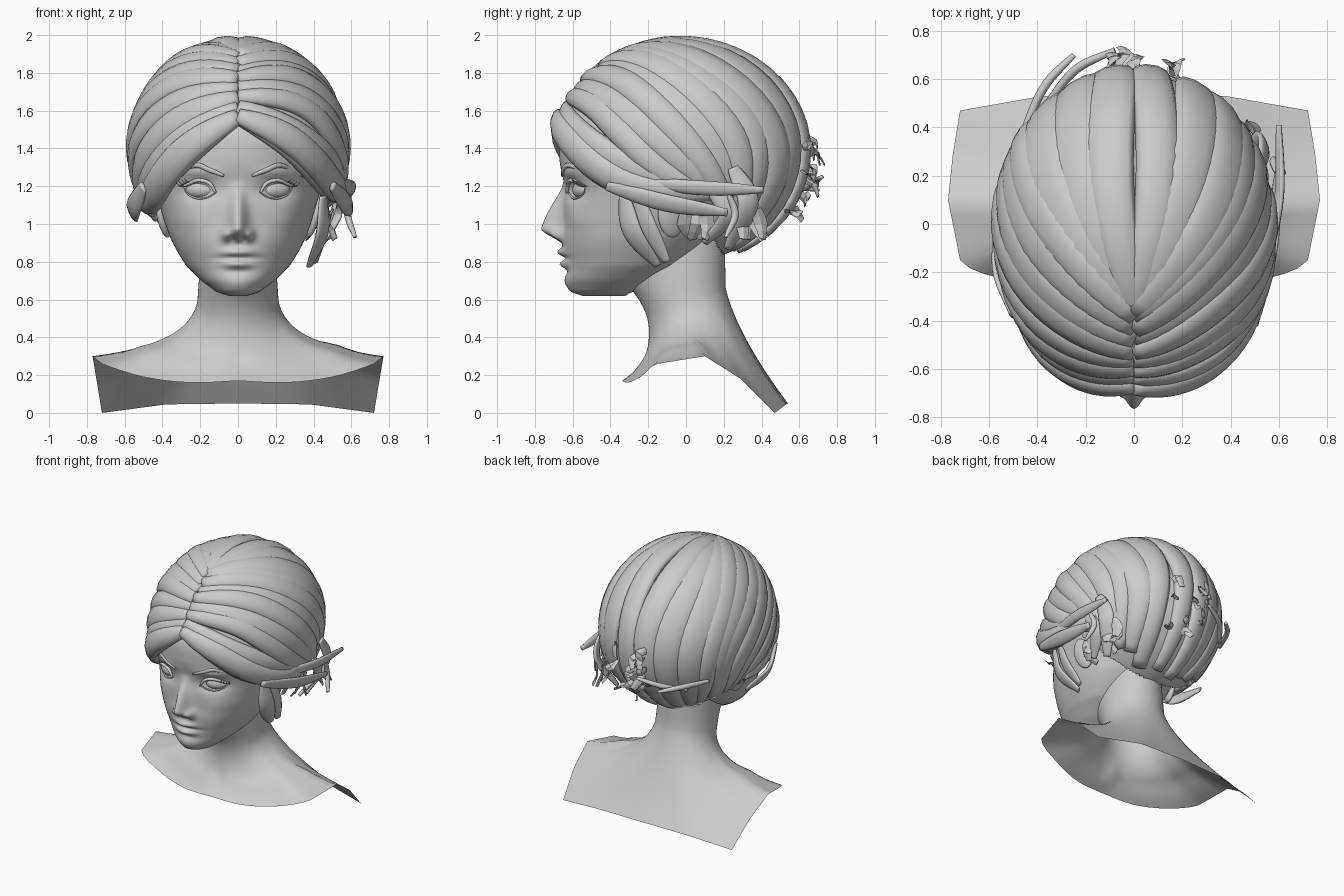
import bpy, bmesh, math, random
from mathutils import Vector as V

if "Cube" in bpy.data.objects:
    bpy.data.objects.remove(bpy.data.objects["Cube"])
random.seed(4)
C, R = V((0, -0.03, 1.38)), V((0.575, 0.685, 0.605))   # hair volume ellipsoid


def make(name, verts, faces, smooth=True):
    me = bpy.data.meshes.new(name)
    me.from_pydata([tuple(v) for v in verts], [], faces)
    bm = bmesh.new()
    bm.from_mesh(me)
    bmesh.ops.recalc_face_normals(bm, faces=bm.faces)
    bm.to_mesh(me)
    bm.free()
    for p in me.polygons:
        p.use_smooth = smooth
    ob = bpy.data.objects.new(name, me)
    bpy.context.collection.objects.link(ob)
    return ob


def grid(name, rings, cap=(False, False), smooth=True):
    n = len(rings[0])
    faces = [(i*n+j, i*n+(j+1) % n, (i+1)*n+(j+1) % n, (i+1)*n+j)
             for i in range(len(rings)-1) for j in range(n)]
    if cap[0]:
        faces.append(tuple(range(n)))
    if cap[1]:
        faces.append(tuple((len(rings)-1)*n+j for j in range(n)))
    return make(name, [v for r in rings for v in r], faces, smooth)


def spline(pts, t):
    n = len(pts)-1
    i = min(int(t*n), n-1)
    f = t*n-i
    p1, p2 = V(pts[i]), V(pts[i+1])
    p0 = V(pts[i-1]) if i else 2*p1-p2
    p3 = V(pts[i+2]) if i+2 <= n else 2*p2-p1
    return 0.5*(2*p1+(p2-p0)*f+(2*p0-5*p1+4*p2-p3)*f*f+(3*p1-p0-3*p2+p3)*f**3)


# Head: rows of z, half width, front y, back y, y of widest point
ROWS = [(0.62, .05, -.55, -.32, -.44), (0.64, .115, -.605, -.28, -.42), (0.70, .195, -.635, -.15, -.36),
        (0.78, .275, -.635, .0, -.28), (0.90, .345, -.655, .12, -.22), (1.0, .385, -.65, .18, -.18),
        (1.1, .415, -.65, .28, -.15), (1.2, .445, -.645, .4, -.12), (1.35, .48, -.67, .5, -.08),
        (1.5, .48, -.65, .53, -.05), (1.7, .41, -.52, .45, -.03), (1.85, .24, -.29, .25, -.03),
        (1.9, .05, -.09, .04, -.03)]
# Face features: x, z, x size, z size, forward amount
BUMPS = [(.06, .942, .028, .03, .05), (.03, .918, .014, .01, -.015), (0, .85, .08, .021, .034),
         (0, .786, .075, .023, .034), (0, .818, .1, .008, -.014), (0, .752, .07, .02, -.01),
         (.2, 1.175, .085, .05, -.035), (.2, 1.275, .11, .03, .012), (.26, 1.02, .09, .07, .014),
         (0, .68, .07, .04, .01)]


def row(z):
    i = max(k for k in range(len(ROWS)-1) if ROWS[k][0] <= z+1e-6)
    f = min(1, (z-ROWS[i][0])/(ROWS[i+1][0]-ROWS[i][0]))
    return [spline([(r[c], 0, 0) for r in ROWS], (i+f)/(len(ROWS)-1)).x for c in range(1, 5)]


def relief(x, z):
    x = abs(x)
    d = sum(a*math.exp(-((x-u)/su)**2-((z-v)/sv)**2) for u, v, su, sv, a in BUMPS)
    f = max(0, min(1, (1.23-z)/.25)) if z > .97 else max(0, (z-.895)/.075)
    f = f*f*(3-2*f)*.4+f*.6
    return d+.115*f*math.exp(-(x/(.032+.018*f))**2)


def face_y(x, z):
    w, yf, yb, yw = row(z)
    return yw+(yf-yw)*max(0, 1-abs(x/w)**2.2)**(1/2.2)-relief(x, z)


rings = []
for k in range(116):
    z = .62+1.28*k/115
    w, yf, yb, yw = row(z)
    ring = []
    for j in range(160):
        u = 2*math.pi*j/160
        a = u-.4*math.sin(u)
        s, c = math.sin(a), math.cos(a)
        if c > 0:
            x = w*math.copysign(abs(s)**(2/2.2), s)
            ring.append((x, yw+(yf-yw)*c**(2/2.2)-relief(x, z)*min(1, c*3), z))
        else:
            ring.append((w*s, yw-(yb-yw)*c, z))
    rings.append(ring)
grid("head", rings, (True, True))

# Neck and open shoulder sheet
EDGE = [(0, -.34, .17), (.25, -.31, .16), (.5, -.24, .19), (.72, -.15, .26), (.77, .1, .3),
        (.75, .29, .18), (.72, .47, 0), (.38, .53, .045), (0, .54, .05)]
rings = [[] for _ in range(22)]
for j in range(64):
    a = 2*math.pi*j/64
    s, c = math.sin(a), math.cos(a)
    u = min(j, 64-j)/4
    i = min(int(u), 7)
    e = spline(EDGE, u/8) if u < 3 else V(EDGE[i]).lerp(V(EDGE[i+1]), u-i)
    e.x = math.copysign(abs(e.x), s)
    n = V((.215*s, -.21*c, .59-.07*c))
    m = V((.25*s, .06-.21*c, .365-.045*c))
    top = V((.19*s, -.1-.3*c, .95-.2*c))
    for k in range(6):
        f = k/6
        p = top.lerp(n, f)
        p.y += .03*math.sin(math.pi*f)*max(0, c)
        rings[k].append(p)
    for k in range(16):
        t = k/15
        p = n*(1-t)**2+m*2*t*(1-t)+e*t*t
        # collar bones and throat notch
        if c > 0:
            p.z += .014*math.exp(-((t-.72)/.1)**2)*min(1, abs(s)*2)
            p.y += .02*math.exp(-((t-.7)/.2)**2-(p.x/.04)**2)
        rings[6+k].append(p)
grid("neck_and_shoulders", rings)


# Hair lock: tapered flattened tube, hugging the hair volume unless free
def lock(name, pts, w, t, lift=.955, free=False, sides=10, steps=26, smooth=True, blunt=.15):
    unit = [V([(p[i]-C[i])/R[i] for i in range(3)]) for p in pts]
    path = []
    for k in range(steps+1):
        if free:
            path.append(spline(pts, k/steps))
        else:
            u = spline(unit, k/steps).normalized()*lift
            path.append(V([C[i]+R[i]*u[i] for i in range(3)]))
    rings = []
    for k, p in enumerate(path):
        T = (path[min(k+1, steps)]-path[max(k-1, 0)]).normalized()
        N = V([(p[i]-C[i])/R[i]**2 for i in range(3)])
        N = (N-T*N.dot(T)).normalized()
        B = T.cross(N)
        s = max(blunt, math.sin(math.pi*(.1+.84*k/steps))**.6)
        rings.append([p+B*w*s*math.cos(2*math.pi*j/sides)+N*t*s**.5*math.sin(2*math.pi*j/sides)
                      for j in range(sides)])
    return grid(name, rings, (True, True), smooth)


# Hair base shell, opened for the face and neck
bm = bmesh.new()
bmesh.ops.create_uvsphere(bm, u_segments=160, v_segments=120, radius=1)
for v in bm.verts:
    v.co = V([C[i]+R[i]*v.co[i]*.955 for i in range(3)])


def outside(p):
    if p.y < 0:
        return p.z < max(1.1, 1.54-.75*abs(p.x))
    return p.z < 1.1-1.4*p.y


bmesh.ops.delete(bm, geom=[v for v in bm.verts if outside(v.co)], context='VERTS')
me = bpy.data.meshes.new("hair_base")
bm.to_mesh(me)
bm.free()
for p in me.polygons:
    p.use_smooth = True
bpy.context.collection.objects.link(bpy.data.objects.new("hair_base", me))

# Swept locks: blend between a first and last path on each side
RIGHT = [(0, -.70, 1.58), (.27, -.62, 1.45), (.54, -.32, 1.20), (.6, .25, 1.12)]
LEFT = [(0, -.70, 1.58), (.27, -.6, 1.39), (.52, -.33, 1.11), (.6, .02, 1.05)]
LAST = [(0, -.42, 1.93), (.4, .0, 1.85), (.5, .4, 1.45), (.35, .30, .90)]
BACK0 = [(0, -.40, 1.94), (.36, .1, 1.86), (.42, .5, 1.4), (.28, .3, .87)]
BACK1 = [(0, -.40, 1.95), (.07, .1, 1.97), (.08, .6, 1.5), (.07, .3, .82)]


def fan(name, first, last, n, side, w):
    for i in range(n):
        f = i/(n-1)
        pts = []
        for k, (a, b) in enumerate(zip(first, last)):
            p = V(a).lerp(V(b), f)
            if k:
                p += V([random.uniform(-.03, .03) for _ in range(3)])
            p.x *= side
            pts.append(p)
        lock(f"{name}_{i}", pts, w*random.uniform(.85, 1.25), .042,
             random.uniform(.945, .972), blunt=.45)


fan("right_side_lock", RIGHT, LAST, 8, 1, .083)
fan("left_side_lock", LEFT, LAST, 8, -1, .085)
fan("right_back_lock", BACK0, BACK1, 3, 1, .105)
fan("left_back_lock", BACK0, BACK1, 3, -1, .105)
# Full fringe locks framing the face
lock("right_fringe", RIGHT, .085, .05, .99, blunt=.3)
lock("left_fringe", [(-x, y, z) for x, y, z in LEFT], .09, .05, .975, blunt=.4)

# Loose locks over the right ear, sideburn and left temple
LOOSE = [([(.5, -.42, 1.2), (.57, -.1, 1.11), (.595, .22, 1.06)], .05),
         ([(.53, -.25, 1.22), (.60, .1, 1.19), (.6, .41, 1.18)], .04),
         ([(.59, .22, 1.17), (.58, .26, 1.05), (.62, .21, .93)], .02),
         ([(.45, -.33, 1.15), (.445, -.28, .95), (.38, -.15, .78)], .06),
         ([(.46, -.26, 1.15), (.45, -.2, .98), (.41, -.1, .80)], .055),
         ([(.53, .25, 1.3), (.53, .33, 1.1), (.43, .22, .87)], .06),
         ([(.54, .12, 1.2), (.53, .22, 1.05), (.45, .1, .9)], .05),
         ([(-.5, -.38, 1.2), (-.555, -.2, 1.08), (-.555, .05, 1.04)], .06),
         ([(-.46, .38, 1.2), (-.37, .57, 1.2), (-.25, .70, 1.18)], .02),
         ([(-.36, .5, 1.15), (-.24, .64, 1.2), (-.08, .72, 1.25)], .02)]
for i, (pts, w) in enumerate(LOOSE):
    lock(f"loose_lock_{i}", pts, w, .018, free=True, blunt=.45)

# Choppy flat tips at the back and behind the right ear
for i in range(14):
    x, z = random.uniform(-.15, .16), random.uniform(1.0, 1.45)
    p = V((x, C.y+R.y*math.sqrt(1-((z-C.z)/R.z)**2-(x/R.x)**2)-.01, z))
    q = p+V((random.uniform(-.05, .05), random.uniform(.03, .07), random.uniform(-.06, .03)))
    r = q+V((random.uniform(-.04, .04), random.uniform(-.01, .05), random.uniform(-.08, -.01)))
    lock(f"back_tip_{i}", [p, q, r], .03, .006, free=True, sides=4, steps=4, smooth=False, blunt=.7)
for i in range(9):
    p = V((.47+random.uniform(-.03, .04), random.uniform(0, .4), 1.08))
    q = p+V((random.uniform(-.05, .02), random.uniform(-.03, .03), -.08))
    r = q+V((random.uniform(-.06, .05), random.uniform(-.05, .05), -.08))
    lock(f"side_tip_{i}", [p, q, r], .04, .008, free=True, sides=4, steps=4, smooth=False, blunt=.6)


# Eyes, lids, lashes, brows and ears, on both sides
def ball(name, loc, size, rot=(0, 0, 0)):
    bpy.ops.mesh.primitive_uv_sphere_add(segments=32, ring_count=16, location=loc, rotation=rot)
    ob = bpy.context.object
    ob.name, ob.scale = name, size
    bpy.ops.object.shade_smooth()


def on_face(name, s, xz, w, t, out):
    lock(name, [(s*x, face_y(x, z)-out, z) for x, z in xz], w, t, free=True, sides=8, steps=16)


for s, side in ((1, "right"), (-1, "left")):
    ball(side+"_eye", (s*.2, face_y(.2, 1.18)+.016, 1.181), (.08, .045, .046), (0, 0, s*.4))
    on_face(side+"_upper_lid", s, [(.118, 1.165), (.15, 1.215), (.21, 1.232), (.265, 1.21), (.295, 1.2)], .011, .012, .012)
    on_face(side+"_lower_lid", s, [(.118, 1.165), (.16, 1.142), (.21, 1.135), (.26, 1.155), (.285, 1.19)], .005, .006, .004)
    on_face(side+"_brow", s, [(.075, 1.255), (.15, 1.285), (.23, 1.31), (.35, 1.25)], .014, .008, .004)
    for k in range(4):
        x, z = .255+.014*k, 1.222-.007*k
        y = face_y(x, z)
        lock(f"{side}_lash_{k}", [(s*x, y, z), (s*(x+.015), y-.03, z+.002), (s*(x+.03), y-.045, z+.02)],
             .006, .004, free=True, sides=4, steps=4)
    ball(side+"_ear", (s*.395, -.08, 1.04), (.03, .07, .115), (.2, s*.18, s*.3))
